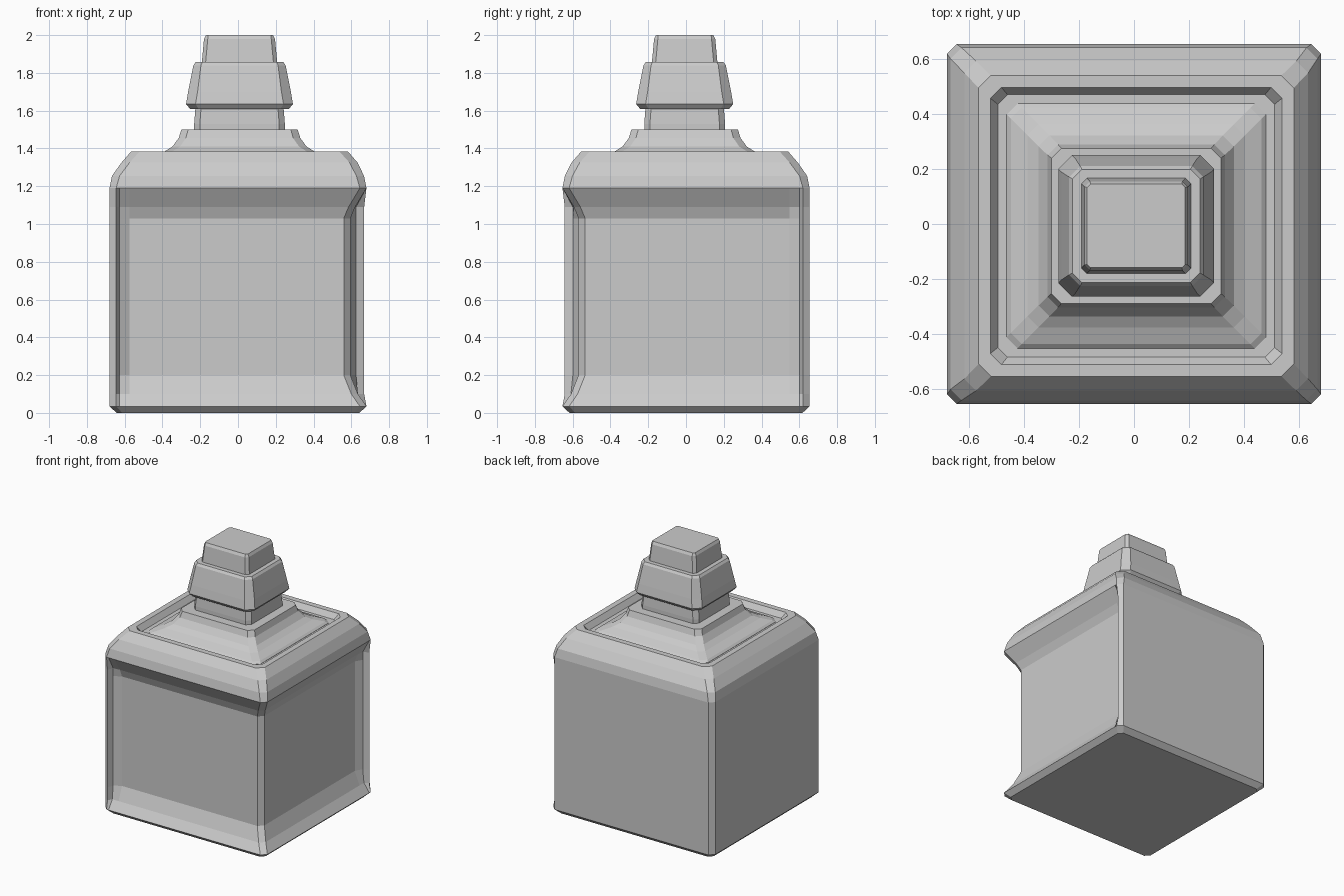
import bpy
import bmesh

cube = bpy.data.objects.get("Cube")
if cube:
    bpy.data.objects.remove(cube)

grey = bpy.data.materials.new("plain_grey")
grey.use_nodes = True
grey.diffuse_color = (0.6, 0.6, 0.6, 1)
grey.node_tree.nodes["Principled BSDF"].inputs["Base Color"].default_value = (0.6, 0.6, 0.6, 1)

SQUASH = 0.026        # the bottle is slightly shallower than wide
OFF = (0.008, -0.007)  # the upper parts sit slightly off centre


def chamfered(hx, c):
    """Rectangle outline with cut corners, counter-clockwise."""
    hy = hx - SQUASH
    return [(-hx + c, -hy), (hx - c, -hy), (hx, -hy + c), (hx, hy - c),
            (hx - c, hy), (-hx + c, hy), (-hx, hy - c), (-hx, -hy + c)]


def recessed(hx, c, d):
    """Outline whose front and +x sides are pushed in by d, leaving a lip at their far edges."""
    hy = hx - SQUASH
    lip = [(c, min(d, 0.012)), (c + 0.017, min(d, 0.055)), (c + 0.07, d)]
    front = [(-hx + a, -hy + e) for a, e in lip]
    side = [(hx - e, hy - a) for a, e in reversed(lip)]
    corner = [(hx - d - c, -hy + d), (hx - d, -hy + d + c)]
    back = [(hx - c, hy), (-hx + c, hy), (-hx, hy - c), (-hx, -hy + c)]
    return front + corner + side + back


def loft(name, rings):
    """Skin a list of (outline, z, centre) rings and close both ends."""
    bm = bmesh.new()
    loops = [[bm.verts.new((x + o[0], y + o[1], z)) for x, y in pts] for pts, z, o in rings]
    for low, high in zip(loops, loops[1:]):
        n = len(low)
        for i in range(n):
            j = (i + 1) % n
            bm.faces.new((low[i], low[j], high[j], high[i]))
    bm.faces.new(loops[0][::-1])
    bm.faces.new(loops[-1])
    bmesh.ops.recalc_face_normals(bm, faces=bm.faces)
    mesh = bpy.data.meshes.new(name)
    bm.to_mesh(mesh)
    bm.free()
    mesh.materials.append(grey)
    obj = bpy.data.objects.new(name, mesh)
    bpy.context.collection.objects.link(obj)
    return obj


def stack(name, profile):
    """Loft chamfered rectangles from (half width, corner cut, z) steps."""
    return loft(name, [(chamfered(hx, c), z, OFF) for hx, c, z in profile])


# Body: half width, corner cut, recess depth, height
wall = [(0.643, 0.03, 0, 0), (0.68, 0.035, 0, 0.035), (0.68, 0.035, 0.045, 0.1),
        (0.68, 0.035, 0.085, 0.2), (0.68, 0.035, 0.085, 1.03),
        (0.68, 0.035, 0.06, 1.09), (0.68, 0.035, 0, 1.19)]
shoulder = [(0.667, 0.04, 0, 1.255), (0.625, 0.043, 0, 1.325), (0.573, 0.045, 0, 1.385),
            (0.53, 0.04, 0, 1.385), (0.503, 0.035, 0, 1.345)]
loft("bottle_body",
     [(recessed(hx, c, d), z, (0, 0)) for hx, c, d, z in wall] +
     [(recessed(hx, c, d), z, (OFF if z > 1.3 else (0, 0))) for hx, c, d, z in shoulder])

# Concave plate inside the top groove, rising to the neck
stack("shoulder_plate", [(0.471, 0.04, 1.34), (0.471, 0.04, 1.347), (0.456, 0.04, 1.36),
                         (0.395, 0.04, 1.385), (0.355, 0.04, 1.41), (0.322, 0.038, 1.455),
                         (0.308, 0.036, 1.5)])

# Neck, flared collar and top cap
stack("neck", [(0.24, 0.03, 1.49), (0.24, 0.03, 1.53), (0.233, 0.03, 1.62)])
stack("collar", [(0.262, 0.045, 1.61), (0.283, 0.05, 1.635), (0.272, 0.05, 1.70),
                 (0.244, 0.04, 1.84), (0.232, 0.035, 1.857)])
stack("top_cap", [(0.2, 0.02, 1.85), (0.188, 0.02, 1.98), (0.178, 0.012, 2.0)])
